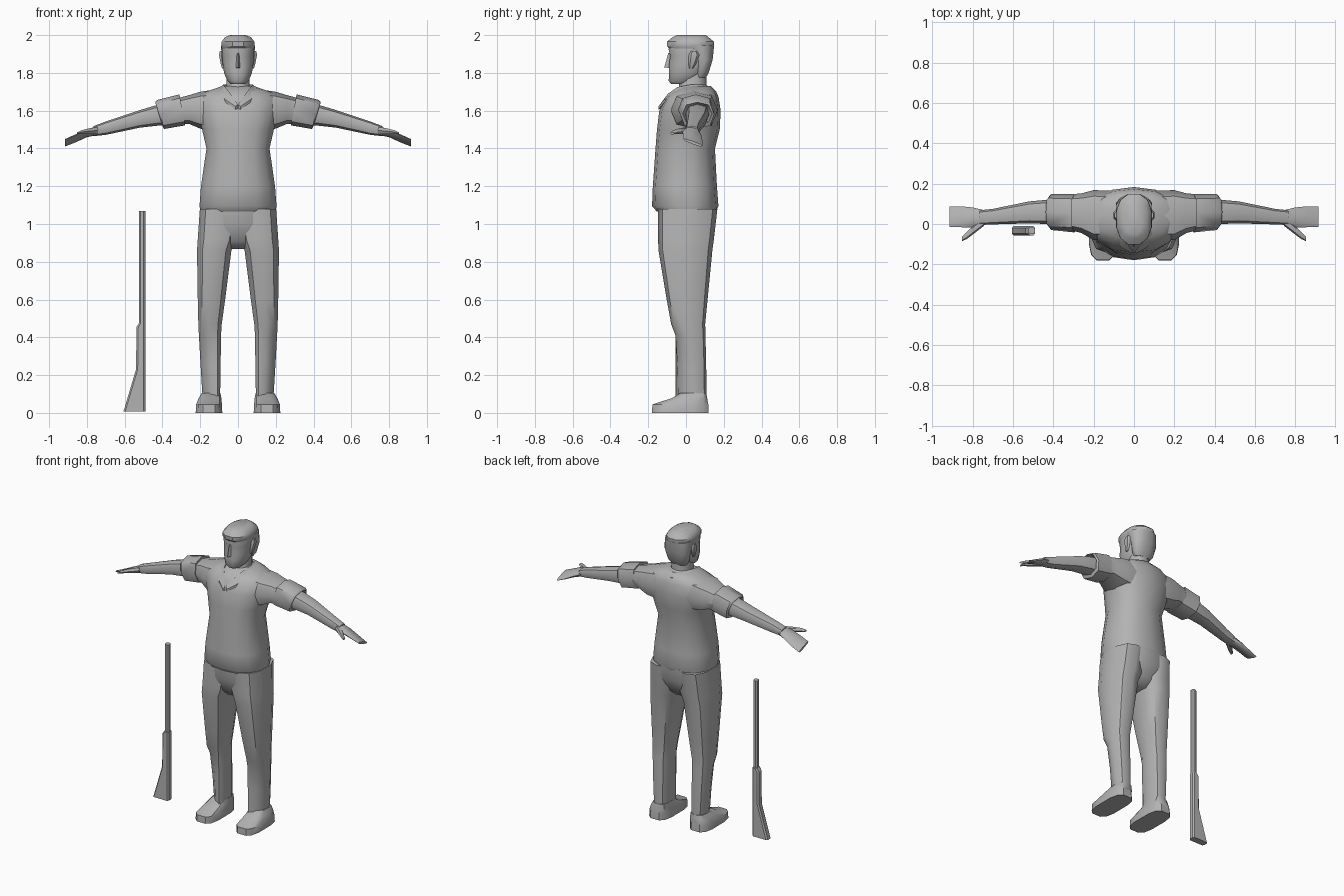
import bpy, bmesh, math

grey = bpy.data.materials.new("plain grey")
grey.diffuse_color = (0.45, 0.45, 0.45, 1)


def sup(a, p):
    """Rounded-box curve: p=1 is an ellipse, smaller is boxier."""
    c, s = math.cos(a), math.sin(a)
    return (math.copysign(abs(c) ** p, c), math.copysign(abs(s) ** p, s))


def ring_z(z, x0, x1, y0, y1, n=12, p=0.85, skew=0):
    """Level ring; skew pushes the front back on the outer side."""
    pts = []
    for i in range(n):
        u, v = sup(2 * math.pi * (i + 0.5) / n, p)
        m = max(abs(sup(math.pi * (0.5 + k) / n * 2, p)[0]) for k in range(n))
        u, v = u / m, v / m
        y = (y0 + y1) / 2 + v * (y1 - y0) / 2
        if v < 0:
            y += skew * u
        pts.append(((x0 + x1) / 2 + u * (x1 - x0) / 2, y, z))
    return pts


def ring_x(x, z0, z1, y0, y1, n=8, tilt=0, lean=0):
    """Upright ring for limbs along x; tilt turns it about x, lean tips the top outward."""
    pts = []
    for i in range(n):
        u, v = sup(2 * math.pi * i / n, 0.8)
        pts.append((x + lean * v, (y0 + y1) / 2 + u * (y1 - y0) / 2,
                    (z0 + z1) / 2 + v * (z1 - z0) / 2 + tilt * u))
    return pts


def loft(name, rings, mirror=False, angle=45):
    """Skin a list of equal rings and cap both ends."""
    bm = bmesh.new()
    vs = [[bm.verts.new(p) for p in r] for r in rings]
    n = len(rings[0])
    for a, b in zip(vs, vs[1:]):
        for i in range(n):
            j = (i + 1) % n
            bm.faces.new((a[i], a[j], b[j], b[i]))
    bm.faces.new(vs[0])
    bm.faces.new(vs[-1])
    bmesh.ops.recalc_face_normals(bm, faces=bm.faces)
    me = bpy.data.meshes.new(name)
    bm.to_mesh(me)
    bm.free()
    me.materials.append(grey)
    ob = bpy.data.objects.new(name, me)
    bpy.context.collection.objects.link(ob)
    bpy.ops.object.select_all(action='DESELECT')
    ob.select_set(True)
    bpy.context.view_layer.objects.active = ob
    bpy.ops.object.shade_smooth_by_angle(angle=math.radians(angle))
    if mirror:
        ob.modifiers.new("mirror", 'MIRROR')
    return ob


def body(rows, **k):
    return [ring_z(z, -r, r, a, b, **k) for z, r, a, b in rows]


# shirt
loft("shirt", body([
    (1.065, .197, -.150, .155), (1.095, .204, -.176, .168), (1.20, .196, -.172, .160),
    (1.40, .167, -.158, .150), (1.50, .190, -.150, .175), (1.60, .215, -.138, .180),
    (1.67, .215, -.105, .170), (1.70, .170, -.075, .158), (1.73, .085, -.03, .13)], n=14))

# trousers: hips and mirrored legs
loft("trouser_hips", body([
    (1.09, .195, -.148, .162), (1.0, .200, -.142, .155),
    (.91, .150, -.110, .115), (.868, .085, -.07, .07)]))
loft("trouser_leg", [
    ring_z(z, a, b, c, d, n=10, p=.8, skew=s) for z, a, b, c, d, s in [
        (1.08, .005, .202, -.142, .160, 0), (.92, .012, .213, -.142, .142, 0),
        (.86, .035, .217, -.140, .134, 0), (.60, .068, .213, -.098, .110, 0),
        (.47, .086, .210, -.075, .098, 0), (.41, .090, .207, -.053, .100, .015),
        (.25, .092, .198, -.042, .104, .025), (.07, .095, .187, -.038, .106, .03)]],
     mirror=True)

# shoes
loft("shoe", [
    ring_z(z, a, b, c, d, n=12, p=.6) for z, a, b, c, d in [
        (0, .083, .224, -.180, .120), (.045, .085, .222, -.178, .118),
        (.078, .088, .208, -.075, .112), (.105, .093, .192, -.03, .108)]],
     mirror=True, angle=35)

# sleeves with rolled cuffs
loft("sleeve", [ring_x(*r) for r in [
    (.10, 1.49, 1.715, -.08, .165), (.20, 1.505, 1.70, -.08, .168),
    (.26, 1.53, 1.682, -.045, .152), (.34, 1.53, 1.66, -.025, .145)]], mirror=True)
loft("sleeve_cuff", [
    ring_x(.30, 1.54, 1.67, -.02, .13, lean=.015),
    ring_x(.295, 1.522, 1.686, -.042, .148, lean=.015),
    ring_x(.41, 1.503, 1.657, -.030, .150, lean=.018),
    ring_x(.42, 1.525, 1.645, -.018, .138, lean=.018),
    ring_x(.385, 1.53, 1.635, 0, .12, lean=.018)], mirror=True)

# forearms and hands
loft("forearm", [ring_x(*r) for r in [
    (.36, 1.525, 1.64, -.005, .125), (.43, 1.52, 1.63, 0, .12),
    (.52, 1.51, 1.603, .003, .112), (.70, 1.472, 1.543, -.002, .075),
    (.765, 1.465, 1.518, -.005, .068)]], mirror=True)
loft("hand", [ring_x(x, a, b, c, d, tilt=t) for x, a, b, c, d, t in [
    (.74, 1.472, 1.520, -.005, .068, 0), (.80, 1.463, 1.497, -.018, .082, -.01),
    (.86, 1.441, 1.466, -.016, .088, -.016), (.916, 1.422, 1.438, -.014, .088, -.018)]],
     mirror=True)
loft("thumb", [ring_x(x, a, b, c, d, n=6) for x, a, b, c, d in [
    (.745, 1.475, 1.515, -.01, .03), (.79, 1.475, 1.508, -.045, .0),
    (.83, 1.477, 1.497, -.075, -.04), (.852, 1.474, 1.486, -.085, -.062)]], mirror=True)

# head and neck
loft("neck", body([(1.66, .075, -.075, .11), (1.72, .062, -.035, .105),
                   (1.80, .060, -.03, .105)], n=10))
loft("head", body([
    (1.742, .040, -.080, .02), (1.758, .056, -.092, .06), (1.80, .074, -.089, .100),
    (1.84, .080, -.090, .125), (1.89, .084, -.084, .135), (1.925, .085, -.092, .140),
    (1.96, .080, -.085, .135)]))

# hair: cap on top and a shell down the back
loft("hair_top", body([
    (1.925, .083, -.085, .140), (1.94, .089, -.099, .149), (1.965, .087, -.101, .148),
    (1.99, .068, -.070, .118), (2.0, .040, -.050, .105)]), angle=35)
loft("hair_back", body([
    (1.775, .055, .05, .105), (1.80, .072, .045, .120), (1.87, .088, .04, .141),
    (1.945, .089, -.02, .149)]))

# nose and ears
loft("nose", [
    [(-.016, -.08, 1.825), (0, -.116, 1.829), (.016, -.08, 1.825)],
    [(-.015, -.08, 1.84), (0, -.112, 1.84), (.015, -.08, 1.84)],
    [(-.007, -.08, 1.905), (0, -.094, 1.905), (.007, -.08, 1.905)]])
loft("ear", [
    ring_z(1.822, .070, .084, .018, .035, n=6), ring_z(1.85, .072, .092, .015, .052, n=6),
    ring_z(1.895, .075, .101, .018, .068, n=6), ring_z(1.915, .078, .096, .028, .058, n=6)],
     mirror=True)

# collar: a band swept from the back of the neck to the point of the V
path = [  # inner top edge, outer lower edge
    ((0, .105, 1.738), (0, .158, 1.705)),
    ((.055, .085, 1.738), (.085, .130, 1.708)),
    ((.078, .025, 1.738), (.115, .035, 1.705)),
    ((.068, -.045, 1.725), (.105, -.060, 1.690)),
    ((.040, -.095, 1.690), (.062, -.118, 1.655)),
    ((.002, -.135, 1.635), (.012, -.146, 1.622))]
loft("collar", [[a, b, (b[0], b[1], b[2] - .015), (a[0], a[1], a[2] - .025)]
                for a, b in path], mirror=True, angle=40)

# long gun standing on its butt
def box_ring(z, x0, x1, y0, y1):
    """Rectangle with clipped corners."""
    c = .009
    return [(x0 + c, y0, z), (x1 - c, y0, z), (x1, y0 + c, z), (x1, y1 - c, z),
            (x1 - c, y1, z), (x0 + c, y1, z), (x0, y1 - c, z), (x0, y0 + c, z)]


loft("gun_barrel", [box_ring(1.07, -.524, -.491, -.050, -.016),
                    box_ring(.44, -.524, -.491, -.050, -.016)], angle=30)
loft("gun_stock", [box_ring(z, a, -.490, -.056, -.010) for z, a in [
    (.475, -.524), (.455, -.537), (.23, -.540), (.008, -.606)]], angle=30)
